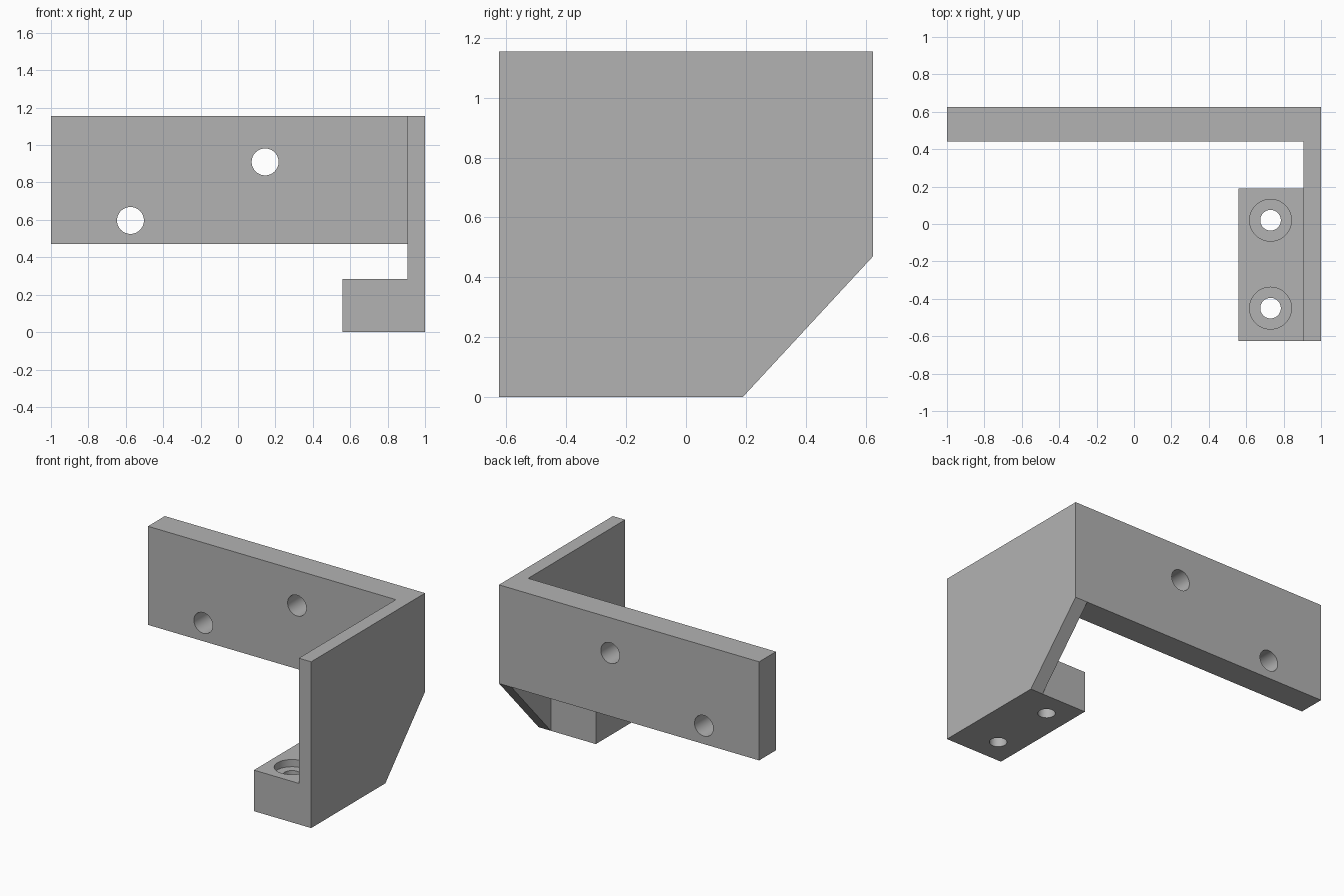
import bpy, bmesh, math
from mathutils import Vector

if "Cube" in bpy.data.objects:
    bpy.data.objects.remove(bpy.data.objects["Cube"], do_unlink=True)

grey = bpy.data.materials.new("plain grey")
grey.use_nodes = True
colour = (0.45, 0.45, 0.45, 1)
grey.diffuse_color = colour
grey.node_tree.nodes["Principled BSDF"].inputs["Base Color"].default_value = colour

# Main dimensions
FRONT, BACK, TOP = -0.625, 0.625, 1.155
PLATE_BOTTOM, FOOT_BACK, FOOT_TOP = 0.47, 0.19, 0.285
WALL_INNER = 0.905


def finish(name, bm):
    bmesh.ops.recalc_face_normals(bm, faces=bm.faces)
    mesh = bpy.data.meshes.new(name)
    bm.to_mesh(mesh)
    bm.free()
    mesh.materials.append(grey)
    obj = bpy.data.objects.new(name, mesh)
    bpy.context.collection.objects.link(obj)
    return obj


def side_prism(name, profile, x0, x1):
    """Extrude a (y, z) profile along x."""
    bm = bmesh.new()
    face = bm.faces.new([bm.verts.new((x0, y, z)) for y, z in profile])
    new = bmesh.ops.extrude_face_region(bm, geom=[face])["geom"]
    verts = [v for v in new if isinstance(v, bmesh.types.BMVert)]
    bmesh.ops.translate(bm, verts=verts, vec=(x1 - x0, 0, 0))
    return finish(name, bm)


def block(name, x0, x1, y0, y1, z0, z1):
    return side_prism(name, [(y0, z0), (y1, z0), (y1, z1), (y0, z1)], x0, x1)


def drill(start, end, radius):
    """Cylindrical cutter between two points."""
    start, end = Vector(start), Vector(end)
    axis = end - start
    bm = bmesh.new()
    bmesh.ops.create_cone(bm, cap_ends=True, segments=48, radius1=radius,
                          radius2=radius, depth=axis.length)
    turn = Vector((0, 0, 1)).rotation_difference(axis).to_matrix()
    bmesh.ops.rotate(bm, verts=bm.verts, matrix=turn)
    bmesh.ops.translate(bm, verts=bm.verts, vec=(start + end) / 2)
    cutter = finish("drill_cutter", bm)
    cutter.hide_render = True
    return cutter


def combine(target, other, operation):
    mod = target.modifiers.new(operation.lower(), 'BOOLEAN')
    mod.operation, mod.solver, mod.object = operation, 'EXACT', other
    bpy.context.view_layer.objects.active = target
    bpy.ops.object.modifier_apply(modifier=mod.name)
    bpy.data.objects.remove(other, do_unlink=True)


# Side wall with its lower back corner cut away
bracket = side_prism("bracket", [(FRONT, 0), (FOOT_BACK, 0), (BACK, PLATE_BOTTOM),
                                 (BACK, TOP), (FRONT, TOP)], WALL_INNER, 1)

# Back plate and mounting foot, merged into the wall
combine(bracket, block("back_plate", -1, 0.95, 0.44, BACK, PLATE_BOTTOM, TOP), 'UNION')
combine(bracket, block("foot", 0.56, 0.95, FRONT, FOOT_BACK, 0, FOOT_TOP), 'UNION')

# Through holes in the back plate
for x, z in ((0.145, 0.91), (-0.575, 0.597)):
    combine(bracket, drill((x, 0.3, z), (x, 0.8, z), 0.072), 'DIFFERENCE')

# Counterbored screw holes in the foot
for y in (0.02, -0.45):
    combine(bracket, drill((0.73, y, FOOT_TOP - 0.05), (0.73, y, 0.4), 0.112), 'DIFFERENCE')
    combine(bracket, drill((0.73, y, -0.1), (0.73, y, 0.4), 0.055), 'DIFFERENCE')

# Smooth bores, sharp edges
bpy.ops.object.select_all(action='DESELECT')
bracket.select_set(True)
bpy.context.view_layer.objects.active = bracket
bpy.ops.object.shade_smooth_by_angle(angle=math.radians(30))
